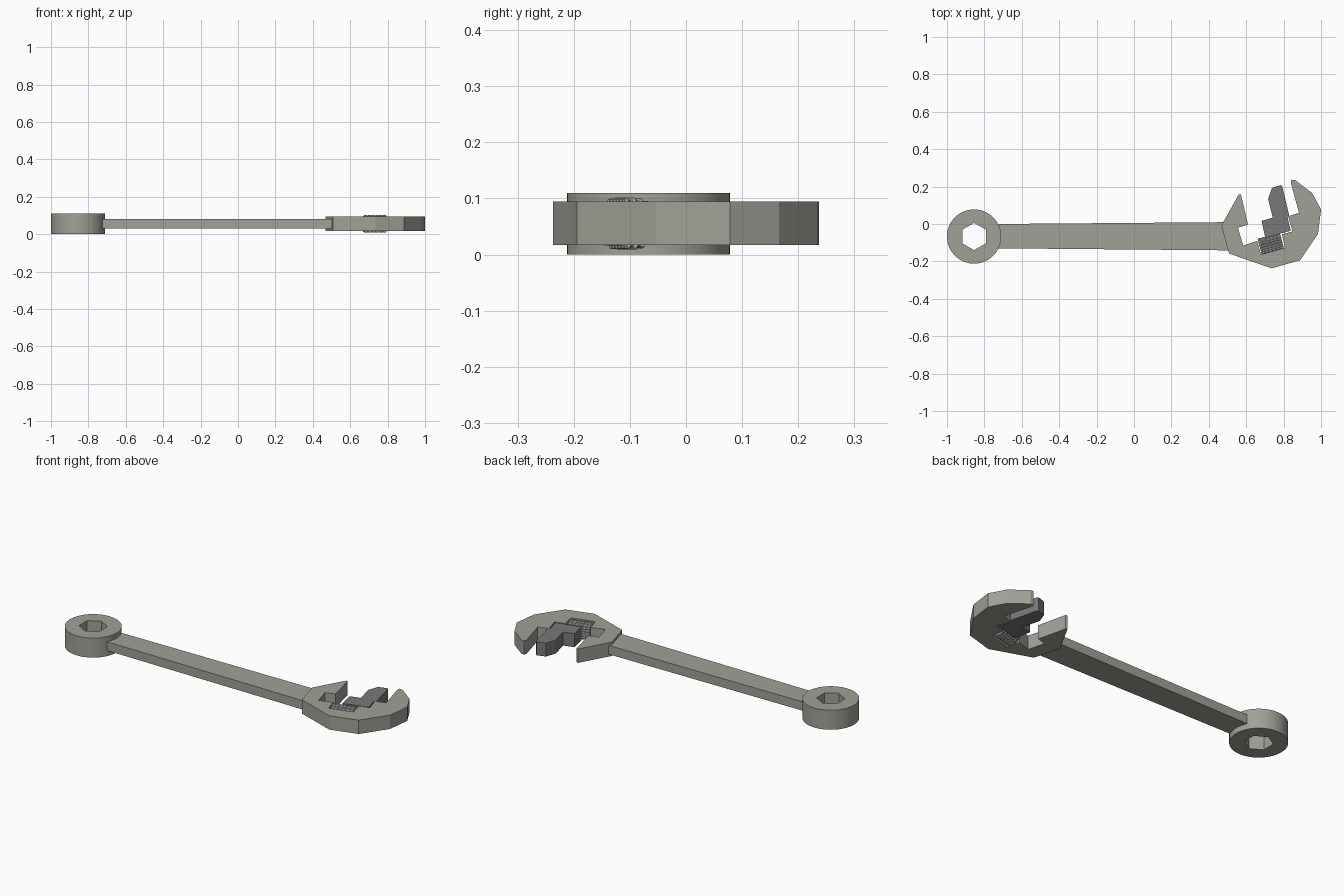
import bpy, bmesh, math
from mathutils import Matrix

if "Cube" in bpy.data.objects:
    bpy.data.objects.remove(bpy.data.objects["Cube"])


def material(name, rgb):
    m = bpy.data.materials.new(name)
    m.diffuse_color = (*rgb, 1)
    m.use_nodes = True
    m.node_tree.nodes["Principled BSDF"].inputs["Base Color"].default_value = m.diffuse_color
    return m


STEEL = material("warm_grey_steel", (0.35, 0.36, 0.31))
DARK = material("dark_grey_steel", (0.19, 0.19, 0.195))
LIGHT = material("light_grey_steel", (0.6, 0.6, 0.6))


def finish(bm, name, mat, smooth=False):
    bmesh.ops.recalc_face_normals(bm, faces=bm.faces)
    me = bpy.data.meshes.new(name)
    bm.to_mesh(me)
    bm.free()
    me.materials.append(mat)
    ob = bpy.data.objects.new(name, me)
    bpy.context.collection.objects.link(ob)
    if smooth:
        bpy.context.view_layer.objects.active = ob
        ob.select_set(True)
        bpy.ops.object.shade_smooth_by_angle(angle=math.radians(30))
        ob.select_set(False)
    return ob


def plate(name, outline, z0, z1, mat):
    """Extrude a flat outline from z0 to z1."""
    bm = bmesh.new()
    face = bm.faces.new([bm.verts.new((x, y, z0)) for x, y in outline])
    ext = bmesh.ops.extrude_face_region(bm, geom=[face])
    top = [v for v in ext["geom"] if isinstance(v, bmesh.types.BMVert)]
    bmesh.ops.translate(bm, verts=top, vec=(0, 0, z1 - z0))
    return finish(bm, name, mat)


def loft(bm, loops, closed):
    """Join rings of vertices with quads."""
    rings = [[bm.verts.new(p) for p in loop] for loop in loops]
    pairs = list(zip(rings, rings[1:])) + ([(rings[-1], rings[0])] if closed else [])
    for a, b in pairs:
        for i in range(len(a)):
            j = (i + 1) % len(a)
            bm.faces.new((a[i], a[j], b[j], b[i]))
    if not closed:
        bm.faces.new(rings[0])
        bm.faces.new(rings[-1])


# Ring end with hexagonal hole (corners pointing along y)
def ring_loop(kind, z, n=60):
    pts = []
    for i in range(n):
        t = 2 * math.pi * i / n
        local = (t + math.pi / 6) % (math.pi / 3) - math.pi / 6
        r = 0.145 if kind == "outer" else 0.063 / math.cos(local)
        pts.append((-0.855 + r * math.cos(t), -0.067 + r * math.sin(t), z))
    return pts


bm = bmesh.new()
loft(bm, [ring_loop("outer", 0), ring_loop("outer", 0.11),
          ring_loop("hex", 0.11), ring_loop("hex", 0)], True)
finish(bm, "ring_end", STEEL, True)

# Tapered handle
plate("handle", [(-0.725, -0.130), (0.52, -0.141), (0.52, 0.010), (-0.725, 0.0)],
      0.031, 0.081, STEEL)

# Head with fixed jaws, jaw slot and adjuster window
head = [(0.561, 0.160), (0.467, -0.008), (0.508, -0.158), (0.735, -0.237),
        (0.888, -0.194), (0.984, -0.053), (1.0, 0.078), (0.952, 0.166),
        (0.861, 0.235), (0.842, 0.237), (0.838, 0.222),
        (0.882, 0.060), (0.824, 0.041), (0.848, -0.040), (0.791, -0.055),
        (0.807, -0.127), (0.679, -0.163), (0.658, -0.090), (0.583, -0.115),
        (0.556, -0.020), (0.610, -0.004), (0.572, 0.157)]
plate("head", head, 0.017, 0.095, STEEL)

# Sliding jaw
jaw = [(0.717, 0.135), (0.738, 0.193), (0.785, 0.208), (0.793, 0.200),
       (0.832, 0.044), (0.820, 0.040), (0.838, -0.036), (0.702, -0.074),
       (0.682, 0.017), (0.742, 0.034)]
# keep the jaw face parallel to the fixed jaws
jaw[4] = (0.830, 0.045)
plate("sliding_jaw", jaw, 0.018, 0.094, DARK)

# Knurled adjuster wheel, toothed outline with ribs along its axis
TEETH, RIBS, LENGTH = 20, 6, 0.124


def gear_loop(u, scale):
    pts = []
    for i in range(TEETH * 4):
        t = 2 * math.pi * i / (TEETH * 4)
        r = (0.0465 if i % 4 < 2 else 0.041) * scale
        pts.append((u, r * math.cos(t), r * math.sin(t)))
    return pts


loops = []
step = LENGTH / RIBS
for k in range(RIBS):
    u = -LENGTH / 2 + k * step
    loops += [gear_loop(u + step * f, s)
              for f, s in ((0.0, 0.92), (0.12, 1), (0.85, 1), (0.97, 0.92))]
bm = bmesh.new()
loft(bm, loops, False)
wheel = finish(bm, "adjuster_wheel", LIGHT)
wheel.matrix_world = Matrix.Translation((0.732, -0.107, 0.0555)) @ Matrix.Rotation(math.radians(15), 4, "Z")
